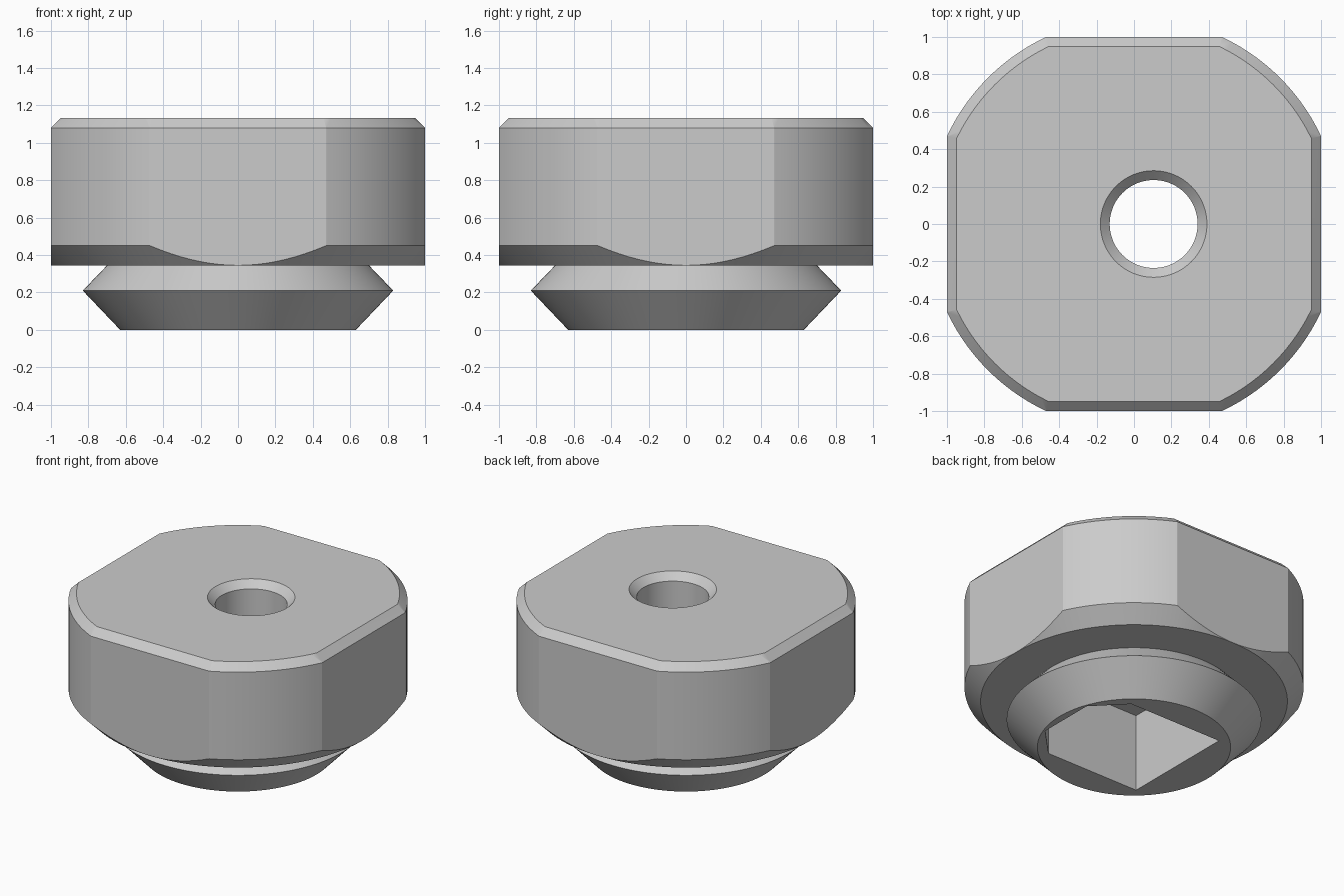
import bpy
import bmesh
from math import cos, sin, tau, radians

old = bpy.data.objects.get("Cube")
if old:
    bpy.data.objects.remove(old, do_unlink=True)


def circle(r, z, cx=0.0, n=128):
    return [(cx + r * cos(tau * i / n), r * sin(tau * i / n), z) for i in range(n)]


def square(h, z):
    return [(h, -h, z), (h, h, z), (-h, h, z), (-h, -h, z)]


def loft(name, rings):
    """Closed solid through a stack of equal-length rings, bottom to top."""
    bm = bmesh.new()
    loops = [[bm.verts.new(p) for p in ring] for ring in rings]
    n = len(loops[0])
    for low, high in zip(loops, loops[1:]):
        for i in range(n):
            j = (i + 1) % n
            bm.faces.new((low[i], low[j], high[j], high[i]))
    bm.faces.new(loops[0][::-1])
    bm.faces.new(loops[-1])
    bmesh.ops.recalc_face_normals(bm, faces=bm.faces)
    mesh = bpy.data.meshes.new(name)
    bm.to_mesh(mesh)
    bm.free()
    obj = bpy.data.objects.new(name, mesh)
    bpy.context.collection.objects.link(obj)
    return obj


def cut(target, cutter, operation):
    cutter.hide_render = True
    mod = target.modifiers.new(cutter.name, "BOOLEAN")
    mod.operation = operation
    mod.solver = "EXACT"
    mod.object = cutter
    bpy.ops.object.modifier_apply(modifier=mod.name)
    bpy.data.objects.remove(cutter, do_unlink=True)


# Turned blank: flared foot, undercut neck and wide chamfered head
profile = [(0.63, 0), (0.83, 0.21), (0.70, 0.345), (1.0, 0.345),
           (1.105, 0.45), (1.105, 1.08), (1.053, 1.132)]
knob = loft("clamp_knob", [circle(r, z) for r, z in profile])
bpy.context.view_layer.objects.active = knob
knob.select_set(True)

# Four side flats with a chamfered upper edge
flats = loft("side_flats", [square(1.0, -0.2), square(1.0, 1.08), square(0.88, 1.2)])
cut(knob, flats, "INTERSECT")

# Socket in the underside, with two clipped corners
half = [(-0.37, -0.42), (0.375, -0.42), (0.58, -0.21)]
outline = half + [(x, -y) for x, y in reversed(half)]
socket = loft("socket", [[(x, y, z) for x, y in outline] for z in (-0.2, 0.56)])
cut(knob, socket, "DIFFERENCE")

# Off-centre countersunk through hole
hole = loft("through_hole", [circle(r, z, 0.105, 96) for r, z in
                             ((0.235, 0.4), (0.235, 1.082), (0.335, 1.182))])
cut(knob, hole, "DIFFERENCE")

# Plain grey metal
metal = bpy.data.materials.new("grey_metal")
metal.use_nodes = True
colour = (0.6, 0.6, 0.6, 1)
metal.diffuse_color = colour
metal.node_tree.nodes["Principled BSDF"].inputs["Base Color"].default_value = colour
knob.data.materials.clear()
knob.data.materials.append(metal)

# Smooth round walls, crisp chamfers, flat flats
bpy.ops.object.shade_smooth_by_angle(angle=radians(30))
weighted = knob.modifiers.new("weighted_normals", "WEIGHTED_NORMAL")
weighted.keep_sharp = True
